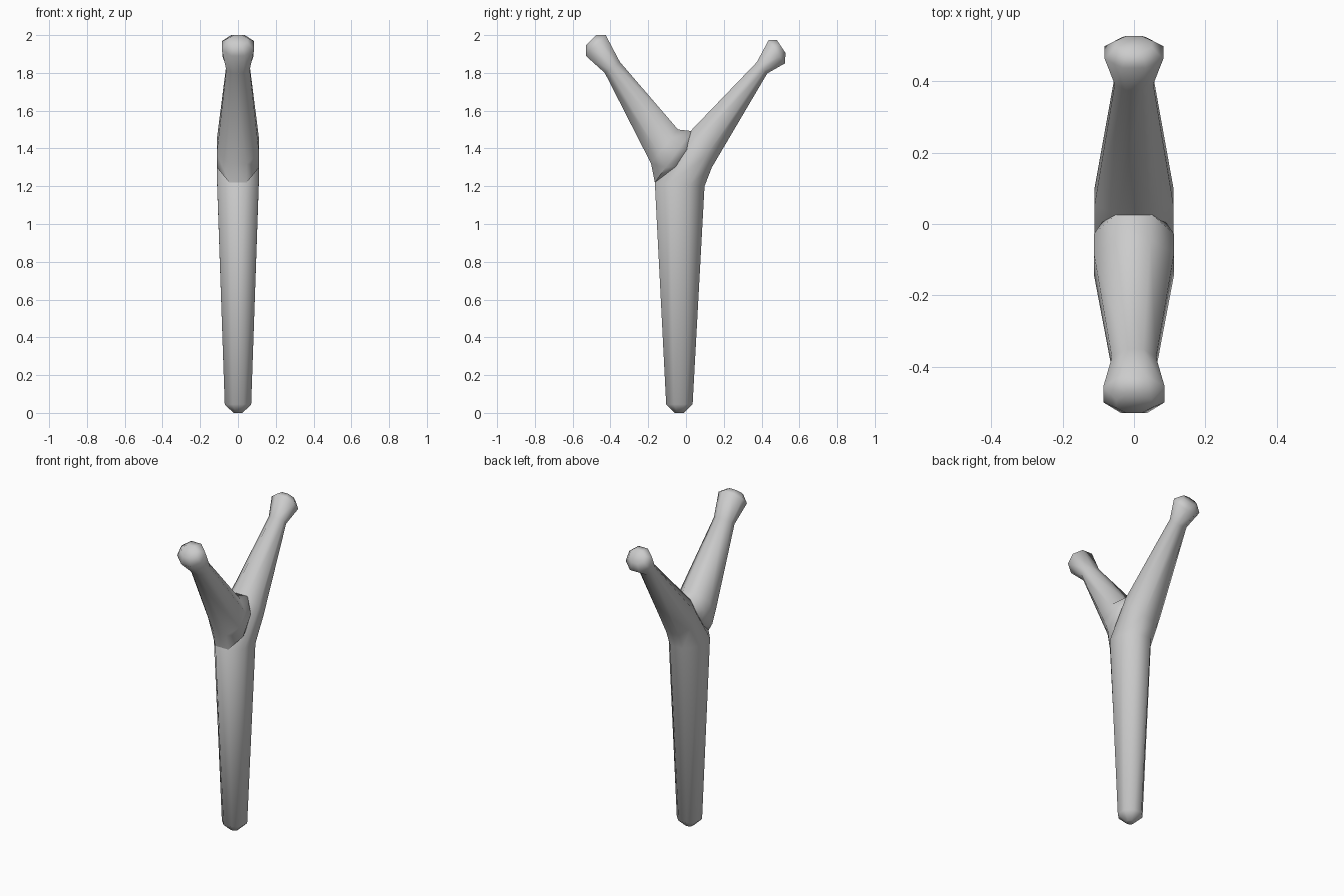
import bpy, bmesh, math

if "Cube" in bpy.data.objects:
    bpy.data.objects.remove(bpy.data.objects["Cube"])


def loft(name, rings):
    """Skin octagonal rings; each ring = (y, z) outer edge, (y, z) inner edge, half width in x."""
    bm = bmesh.new()
    loops = []
    for y0, z0, y1, z1, w in rings:
        loop = []
        for i in range(8):
            a = math.radians(22.5 + 45 * i)
            s = 1 / math.cos(math.radians(22.5))
            c, x = math.cos(a) * s, math.sin(a) * s * w
            loop.append(bm.verts.new((x, (y0 + y1) / 2 + c * (y1 - y0) / 2,
                                      (z0 + z1) / 2 + c * (z1 - z0) / 2)))
        loops.append(loop)
    for a, b in zip(loops, loops[1:]):
        for i in range(8):
            j = (i + 1) % 8
            bm.faces.new((a[i], a[j], b[j], b[i]))
    bm.faces.new(loops[0])
    bm.faces.new(loops[-1])
    bmesh.ops.recalc_face_normals(bm, faces=bm.faces)
    me = bpy.data.meshes.new(name)
    bm.to_mesh(me)
    bm.free()
    ob = bpy.data.objects.new(name, me)
    bpy.context.collection.objects.link(ob)
    bpy.ops.object.select_all(action='DESELECT')
    ob.select_set(True)
    bpy.context.view_layer.objects.active = ob
    bpy.ops.object.shade_smooth_by_angle(angle=math.radians(65))
    return ob


# handle running up into the rear prong and its knob
loft("handle_and_rear_prong", [
    (-0.012, 0.0, -0.06, 0.0, 0.024),
    (0.035, 0.045, -0.105, 0.045, 0.07),
    (0.098, 1.20, -0.165, 1.22, 0.11),
    (0.137, 1.30, 0.022, 1.49, 0.11),
    (0.43, 1.797, 0.375, 1.857, 0.054),
    (0.523, 1.85, 0.437, 1.973, 0.082),
    (0.527, 1.905, 0.482, 1.973, 0.05),
])

# front prong, its root buried in the handle
loft("front_prong", [
    (-0.06, 1.25, 0.05, 1.44, 0.08),
    (-0.165, 1.22, 0.03, 1.492, 0.112),
    (-0.185, 1.32, -0.042, 1.50, 0.112),
    (-0.43, 1.80, -0.35, 1.858, 0.062),
    (-0.53, 1.89, -0.425, 2.0, 0.086),
    (-0.53, 1.945, -0.477, 2.0, 0.05),
])
